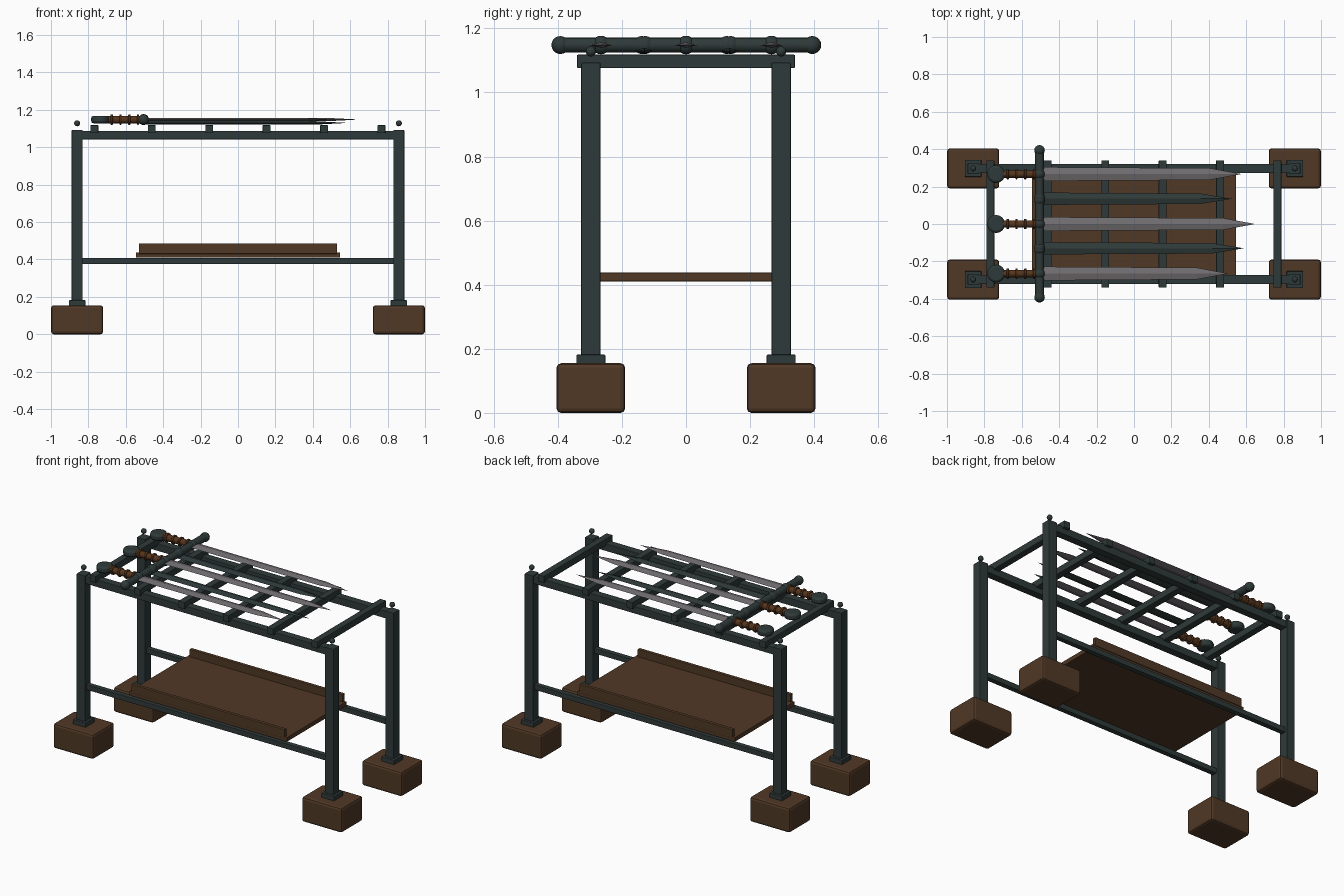
import bpy, bmesh, math

cube = bpy.data.objects.get("Cube")
if cube:
    bpy.data.objects.remove(cube, do_unlink=True)


def material(name, rgb):
    m = bpy.data.materials.new(name)
    m.use_nodes = True
    m.diffuse_color = (*rgb, 1)
    m.node_tree.nodes["Principled BSDF"].inputs["Base Color"].default_value = (*rgb, 1)
    return m


IRON = material("dark iron", (0.028, 0.042, 0.041))
WOOD = material("brown wood", (0.082, 0.040, 0.019))
STEEL = material("grey steel", (0.165, 0.152, 0.162))
LEATHER = material("leather grip", (0.095, 0.036, 0.012))


def finish(name, bm, mat, bevel=0, smooth=False):
    bmesh.ops.recalc_face_normals(bm, faces=bm.faces)
    me = bpy.data.meshes.new(name)
    bm.to_mesh(me)
    bm.free()
    me.materials.append(mat)
    ob = bpy.data.objects.new(name, me)
    bpy.context.collection.objects.link(ob)
    if bevel:
        mod = ob.modifiers.new("Bevel", 'BEVEL')
        mod.width = bevel
        mod.segments = 2
    if smooth:
        bpy.ops.object.select_all(action='DESELECT')
        ob.select_set(True)
        bpy.context.view_layer.objects.active = ob
        bpy.ops.object.shade_smooth_by_angle(angle=math.radians(40))
    return ob


def box(name, x, y, z, mat, bevel=0.003):
    """Box from (low, high) ranges along each axis."""
    bm = bmesh.new()
    bmesh.ops.create_cube(bm, size=1)
    for v in bm.verts:
        for i, (lo, hi) in enumerate((x, y, z)):
            v.co[i] = (lo + hi) / 2 + v.co[i] * (hi - lo)
    return finish(name, bm, mat, bevel)


def around(c, half):
    return (c - half, c + half)


def ball(name, loc, r, mat):
    bm = bmesh.new()
    bmesh.ops.create_uvsphere(bm, u_segments=16, v_segments=10, radius=r)
    ob = finish(name, bm, mat, smooth=True)
    ob.location = loc
    return ob


def rod(name, loc, r, length, axis, mat, bevel=0):
    bm = bmesh.new()
    bmesh.ops.create_cone(bm, cap_ends=True, segments=16, radius1=r, radius2=r, depth=length)
    ob = finish(name, bm, mat, bevel, smooth=True)
    ob.location = loc
    ob.rotation_euler = {'x': (0, math.pi / 2, 0), 'y': (math.pi / 2, 0, 0), 'z': (0, 0, 0)}[axis]
    return ob


def blade(name, y, z, start, tip, half_width, thick, mat):
    """Pointed blade with a shallow ridge along the middle."""
    shoulder = tip - 0.17
    bm = bmesh.new()
    rings = []
    for x, w in ((start, half_width), (shoulder, half_width * 0.85)):
        rings.append([bm.verts.new(p) for p in (
            (x, y - w, z), (x, y, z + thick), (x, y + w, z), (x, y, z - thick))])
    point = bm.verts.new((tip, y, z))
    a, b = rings
    bm.faces.new(a)
    for i in range(4):
        j = (i + 1) % 4
        bm.faces.new((a[i], a[j], b[j], b[i]))
        bm.faces.new((b[i], b[j], point))
    return finish(name, bm, mat)


# Legs, feet and finials at the four corners
for sx, side in ((1, "left"), (-1, "right")):
    for sy, end in ((-1, "front"), (1, "back")):
        tag = f"{end}_{side}"
        px, py = 0.86 * sx, 0.297 * sy
        box("foot_block_" + tag, around(px, 0.139), around(py, 0.107), (0, 0.155), WOOD, 0.014)
        box("foot_plate_" + tag, around(px, 0.044), around(py, 0.045), (0.15, 0.182), IRON)
        box("post_" + tag, around(px, 0.029), around(py, 0.03), (0.155, 1.093), IRON)
        ball("finial_" + tag, (px, py, 1.128), 0.016, IRON)

# Long rails and shelf lips, front and back
for sy, end in ((-1, "front"), (1, "back")):
    box("top_rail_" + end, (-0.86, 0.86), around(0.297 * sy, 0.024), (1.042, 1.088), IRON)
    box("lower_rail_" + end, (-0.85, 0.85), around(0.297 * sy, 0.016), (0.375, 0.408), IRON)
    box("shelf_lip_" + end, (-0.53, 0.53), around(0.288 * sy, 0.011), (0.43, 0.485), WOOD)
box("shelf", (-0.545, 0.545), (-0.295, 0.295), (0.41, 0.438), WOOD)

# Cross bars over the top rails
for i in range(6):
    box(f"cross_bar_{i + 1}", around(-0.768 + 0.307 * i, 0.021), (-0.34, 0.34), (1.076, 1.118), IRON)

# Swords with grips
BAR_X, HILT_Z = -0.505, 1.148
for i, (y, tip) in enumerate(((0.267, 0.575), (0, 0.647), (-0.265, 0.505))):
    n = f"sword_{i + 1}_"
    blade(n + "blade", y, HILT_Z, BAR_X, tip, 0.037, 0.009, STEEL)
    rod(n + "grip", (-0.6, y, HILT_Z), 0.02, 0.22, 'x', LEATHER)
    for k in range(4):
        rod(n + f"grip_ring_{k + 1}", (-0.675 + 0.047 * k, y, HILT_Z), 0.028, 0.012, 'x', LEATHER, 0.003)
    rod(n + "pommel", (-0.737, y, HILT_Z), 0.048, 0.04, 'z', IRON, 0.012)
    rod(n + "guard", (BAR_X, y, HILT_Z), 0.023, 0.27, 'y', IRON)
    ball(n + "guard_hub", (BAR_X, y, HILT_Z), 0.029, IRON)
    for s in (-1, 1):
        ball(n + ("guard_knob_back" if s > 0 else "guard_knob_front"),
             (BAR_X, y + 0.127 * s, HILT_Z), 0.028, IRON)

# Dark blades lying between the swords
for i, (y, tip) in enumerate(((0.135, 0.525), (-0.13, 0.587))):
    blade(f"dark_blade_{i + 1}", y, 1.13, BAR_X, tip, 0.033, 0.009, IRON)
